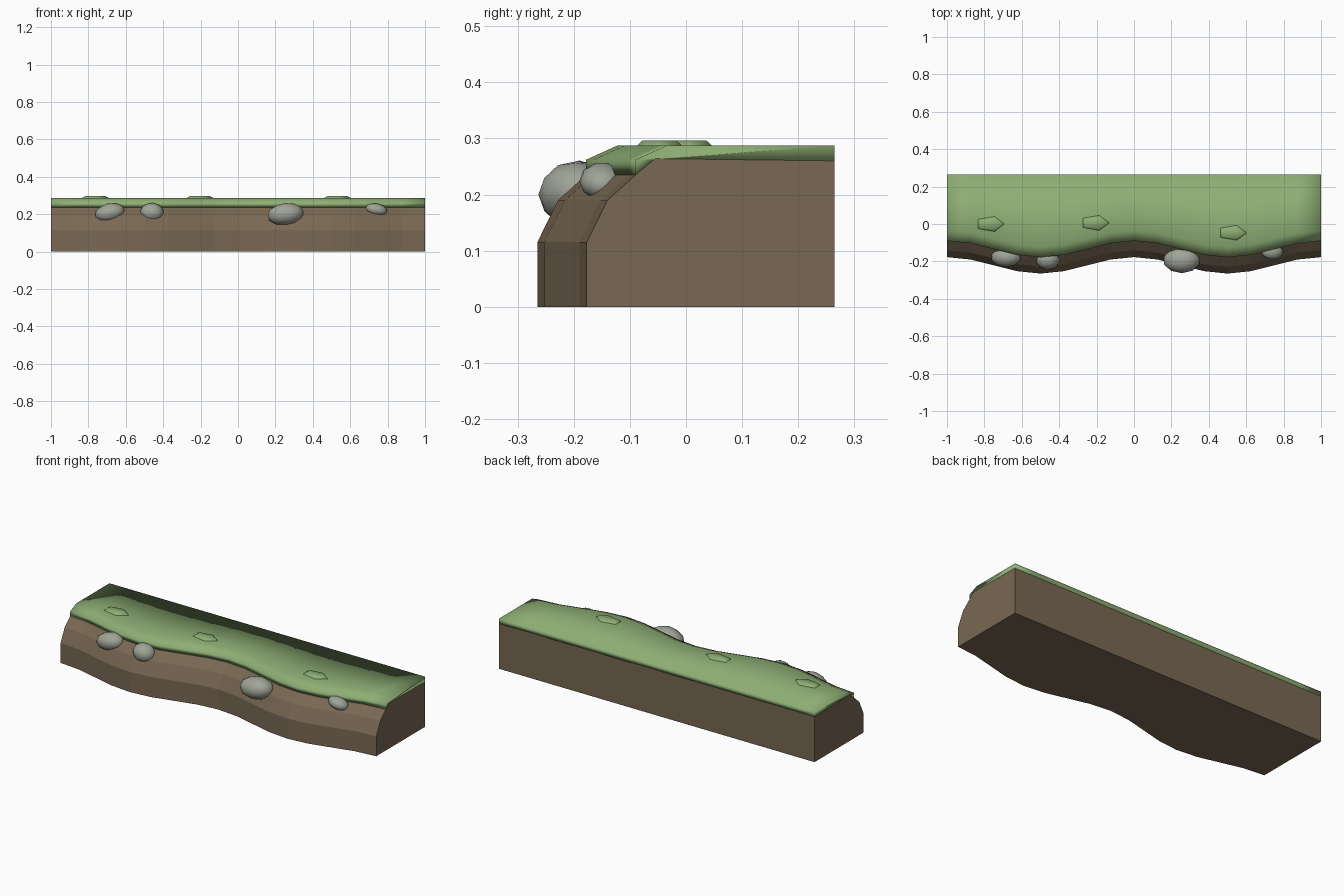
import bpy, bmesh, math
from mathutils import Matrix, Vector

cube = bpy.data.objects.get("Cube")
if cube:
    bpy.data.objects.remove(cube)


def material(name, color):
    m = bpy.data.materials.new(name)
    m.use_nodes = True
    m.diffuse_color = (*color, 1)
    bsdf = m.node_tree.nodes["Principled BSDF"]
    bsdf.inputs["Base Color"].default_value = (*color, 1)
    bsdf.inputs["Roughness"].default_value = 0.9
    return m


earth = material("earth brown", (0.188, 0.138, 0.084))
grass = material("grass green", (0.27, 0.423, 0.175))
stone = material("stone grey", (0.35, 0.37, 0.31))

BACK = 0.265
SEGMENTS = 16


def front_edge(x):
    return -0.221 + 0.044 * math.cos(2 * math.pi * x)


def finish(name, bm, mat, smooth):
    bmesh.ops.recalc_face_normals(bm, faces=bm.faces)
    for f in bm.faces:
        f.smooth = smooth
    mesh = bpy.data.meshes.new(name)
    bm.to_mesh(mesh)
    bm.free()
    mesh.materials.append(mat)
    ob = bpy.data.objects.new(name, mesh)
    bpy.context.collection.objects.link(ob)
    return ob


def wavy_sweep(name, front, back, mat, smooth):
    """Sweep a section along x; front points follow the wave, back stays straight."""
    bm = bmesh.new()
    rings = []
    for i in range(SEGMENTS + 1):
        x = -1 + 2 * i / SEGMENTS
        pts = [(front_edge(x) + dy, z) for dy, z in front] + [(BACK, z) for z in back]
        rings.append([bm.verts.new((x, y, z)) for y, z in pts])
    n = len(rings[0])
    for a, b in zip(rings, rings[1:]):
        for j in range(n):
            k = (j + 1) % n
            bm.faces.new((a[j], a[k], b[k], b[j]))
    bm.faces.new(rings[0])
    bm.faces.new(rings[-1])
    return finish(name, bm, mat, smooth)


# Earth bank and the turf lying over it
wavy_sweep("earth_bank",
           [(0, 0), (0, 0.115), (0.037, 0.19), (0.087, 0.235), (0.122, 0.264)],
           [0.26, 0], earth, False)
wavy_sweep("grass_layer",
           [(0.122, 0.262), (0.087, 0.235), (0.087, 0.262), (0.142, 0.287)],
           [0.287, 0.258], grass, True)


# Rounded stones set in the slope: centre, radii, tilt
def rock(name, centre, radii, tilt):
    bm = bmesh.new()
    bmesh.ops.create_icosphere(bm, subdivisions=2, radius=1)
    move = Matrix.Translation(Vector(centre)) @ Matrix.Rotation(tilt, 4, 'Y')
    bmesh.ops.transform(bm, verts=bm.verts, matrix=move @ Matrix.Diagonal((*radii, 1)))
    finish(name, bm, stone, True)


rock("rock_far_right", (-0.685, -0.175, 0.208), (0.083, 0.055, 0.05), -0.2)
rock("rock_mid_right", (-0.46, -0.19, 0.208), (0.065, 0.055, 0.053), 0.1)
rock("rock_mid_left", (0.255, -0.193, 0.2), (0.1, 0.07, 0.06), -0.1)
rock("rock_far_left", (0.74, -0.148, 0.224), (0.06, 0.042, 0.033), 0.2)


# Low five-sided grass tufts
def tuft(name, x, y):
    bm = bmesh.new()
    bmesh.ops.create_cone(bm, cap_ends=True, segments=5, radius1=0.1,
                          radius2=0.06, depth=0.02)
    tip = max(bm.verts, key=lambda v: v.co.xy.length * 10 + v.co.y).co
    turn = Matrix.Rotation(-math.atan2(tip.y, tip.x), 4, 'Z')
    shape = Matrix.Translation((x, y, 0.286)) @ Matrix.Diagonal((1, 0.54, 1, 1))
    bmesh.ops.transform(bm, verts=bm.verts, matrix=shape @ turn)
    finish(name, bm, grass, True)


tuft("tuft_right", -0.77, 0)
tuft("tuft_middle", -0.21, 0.006)
tuft("tuft_left", 0.525, -0.047)
